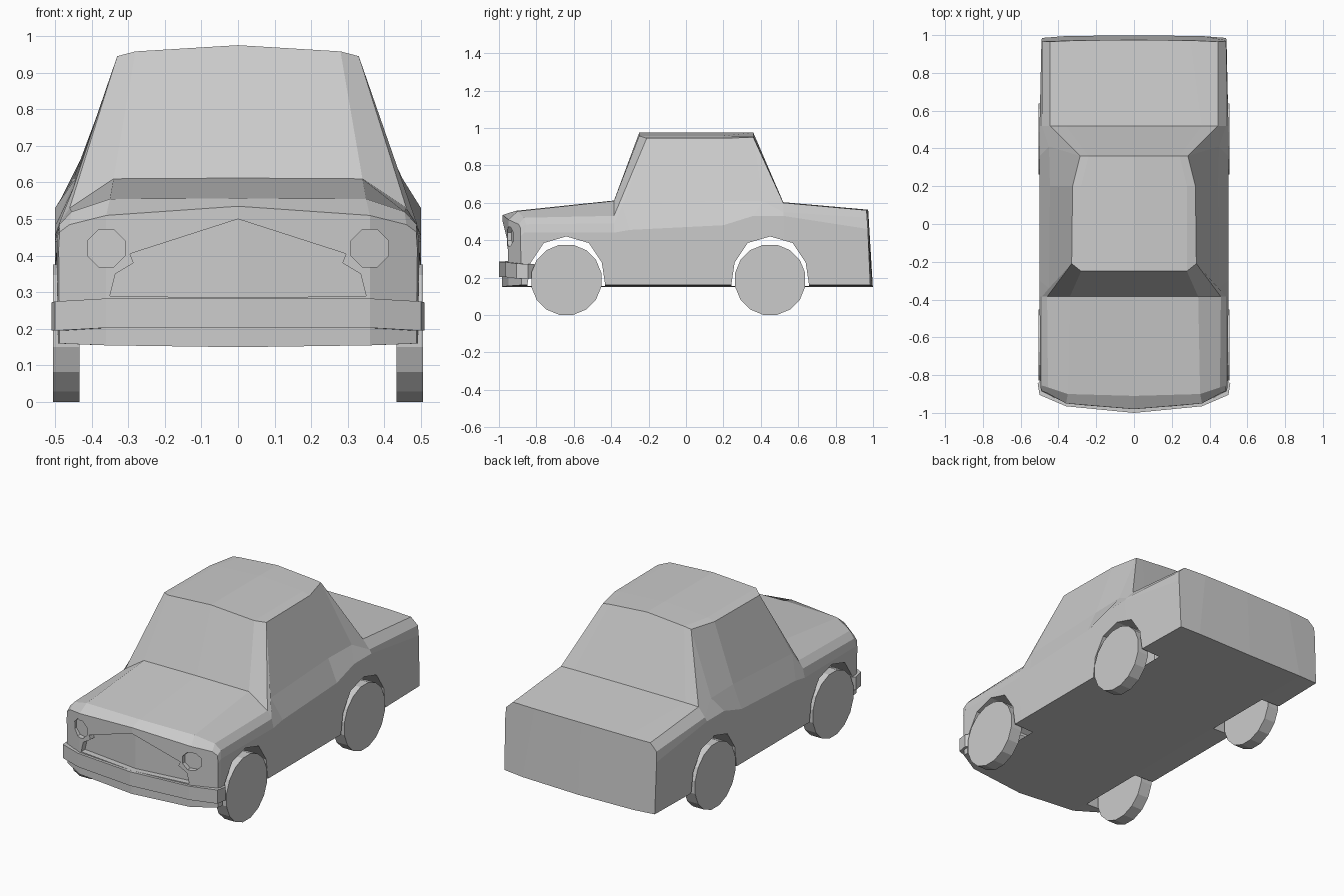
import bpy, bmesh
from math import pi, cos, sin

if "Cube" in bpy.data.objects:
    bpy.data.objects.remove(bpy.data.objects["Cube"])


def make(name, verts, faces):
    me = bpy.data.meshes.new(name)
    me.from_pydata(verts, [], faces)
    bm = bmesh.new()
    bm.from_mesh(me)
    bmesh.ops.recalc_face_normals(bm, faces=bm.faces)
    bm.to_mesh(me)
    bm.free()
    ob = bpy.data.objects.new(name, me)
    bpy.context.collection.objects.link(ob)
    return ob


def prism(name, a, b, caps=None):
    """Join two matching outlines with side walls and end caps."""
    n = len(a)
    caps = caps or [list(range(n))]
    faces = [[i, (i + 1) % n, n + (i + 1) % n, n + i] for i in range(n)]
    faces += caps + [[i + n for i in c] for c in caps]
    return make(name, a + b, faces)


def cut(target, cutter):
    cutter.hide_render = True
    mod = target.modifiers.new("cut", 'BOOLEAN')
    mod.operation, mod.solver, mod.object = 'DIFFERENCE', 'EXACT', cutter
    bpy.context.view_layer.objects.active = target
    bpy.ops.object.modifier_apply(modifier=mod.name)
    bpy.data.objects.remove(cutter)


def section(ys, shoulder, belt, corner, mid, top, zb=0.16):
    """Half section, bottom centre round to top centre, then mirrored."""
    xz = [(0, zb - 0.01), (0.36, zb - 0.005), (shoulder[0] - 0.003, zb),
          shoulder, belt, corner, mid, (0, top)]
    half = [(x, y, z) for (x, z), y in zip(xz, ys)]
    return half + [(-x, y, z) for x, y, z in half[-2:0:-1]]


# Body and cabin: one loft from nose to tail
sections = [
    section([-.985, -.95, -.88, -.885, -.885, -.895, -.95, -.98],
            (.49, .42), (.487, .465), (.46, .485), (.36, .51), .535),
    section([-.865] * 4 + [-.855, -.865, -.9, -.91],
            (.495, .44), (.488, .485), (.455, .52), (.35, .555), .557),
    section([-.385] * 8, (.5, .44), (.488, .49), (.46, .53), (.34, .61), .612),
    section([-.3] * 4 + [-.34, -.21, -.25, -.25],
            (.5, .455), (.45, .585), (.33, .945), (.28, .958), .975),
    section([.2] * 8, (.5, .48), (.445, .61), (.325, .945), (.28, .958), .975),
    section([.36] * 4 + [.41, .36, .36, .36],
            (.5, .53), (.45, .61), (.285, .95), (.24, .956), .975),
    section([.52] * 8, (.5, .53), (.487, .55), (.445, .60), (.36, .602), .603),
    section([.999, .995, .985, .972, .968, .965, .972, .974],
            (.49, .46), (.487, .52), (.445, .56), (.3, .562), .563),
]
n = 14
faces = [[s * n + i, s * n + (i + 1) % n, (s + 1) * n + (i + 1) % n, (s + 1) * n + i]
         for s in range(len(sections) - 1) for i in range(n)]
for base in (0, (len(sections) - 1) * n):
    for cap in ([0, 1, 6, 7], [1, 2, 3, 4, 5, 6], [0, 7, 8, 13], [8, 9, 10, 11, 12, 13]):
        faces.append([base + i for i in cap])
body = make("car_body", [v for s in sections for v in s], faces)

# Wheel arches
axles = (-.64, .45)
arch = [(-.208, .1), (-.208, .16), (-.19, .28), (-.12, .385), (0, .42),
        (.12, .385), (.19, .28), (.208, .16), (.208, .1)]
for y in axles:
    for s in (-1, 1):
        cut(body, prism("arch_cutter", [(s * .37, y + a, z) for a, z in arch],
                        [(s * .6, y + a, z) for a, z in arch]))

# Wheel wells stay open to the hollow inside
bm = bmesh.new()
bm.from_mesh(body.data)
inner = [f for f in bm.faces if all(abs(abs(v.co.x) - .37) < .002 for v in f.verts)
         and abs(f.normal.x) > .9]
bmesh.ops.delete(bm, geom=inner, context='FACES')
bm.to_mesh(body.data)
bm.free()

# Grille recess
half = [(0, .5), (.295, .405), (.285, .38), (.335, .35), (.35, .29), (0, .285)]
outline = half + [(-x, z) for x, z in half[-2:0:-1]]
cut(body, prism("grille_cutter", [(x, -1.2, z) for x, z in outline],
                [(x, -.95 + .1 * abs(x), z) for x, z in outline],
                [[0, 1, 2, 3, 4, 5], [5, 6, 7, 8, 9, 0]]))

# Headlight recesses
octagon = [(.055 * cos(pi / 8 + i * pi / 4), .055 * sin(pi / 8 + i * pi / 4)) for i in range(8)]
for s in (-1, 1):
    cut(body, prism("headlight_cutter", [(s * .36 + a, -1.1, .42 + b) for a, b in octagon],
                    [(s * .36 + a, -.92 + .25 * s * a, .42 + b) for a, b in octagon]))

# Front bumper
path = [(0, -1.0, .285), (.36, -.965, .283), (.5, -.905, .275), (.51, -.845, .272)]
path = [(-x, y, z) for x, y, z in path[:0:-1]] + path
verts = []
for x, y, top in path:
    k = .94
    for px, py, pz in ((x, y, .195), (x, y, top), (x * k, y + .035, top), (x * k, y + .035, .195)):
        verts.append((px, py, pz + (.008 if pz == .195 and abs(x) < .4 else 0)))
faces = [[i * 4 + j, i * 4 + (j + 1) % 4, i * 4 + 4 + (j + 1) % 4, i * 4 + 4 + j]
         for i in range(len(path) - 1) for j in range(4)]
faces += [[0, 1, 2, 3], [24, 25, 26, 27]]
make("front_bumper", verts, faces)

# Wheels
ring = [(.191 * cos(pi / 16 + i * pi / 8), .191 * sin(pi / 16 + i * pi / 8)) for i in range(16)]
for end, y in zip(("front", "rear"), axles):
    for side, s in (("left", -1), ("right", 1)):
        prism(f"{end}_{side}_wheel", [(s * .433, y + a, .188 + b) for a, b in ring],
              [(s * .505, y + a, .188 + b) for a, b in ring])
